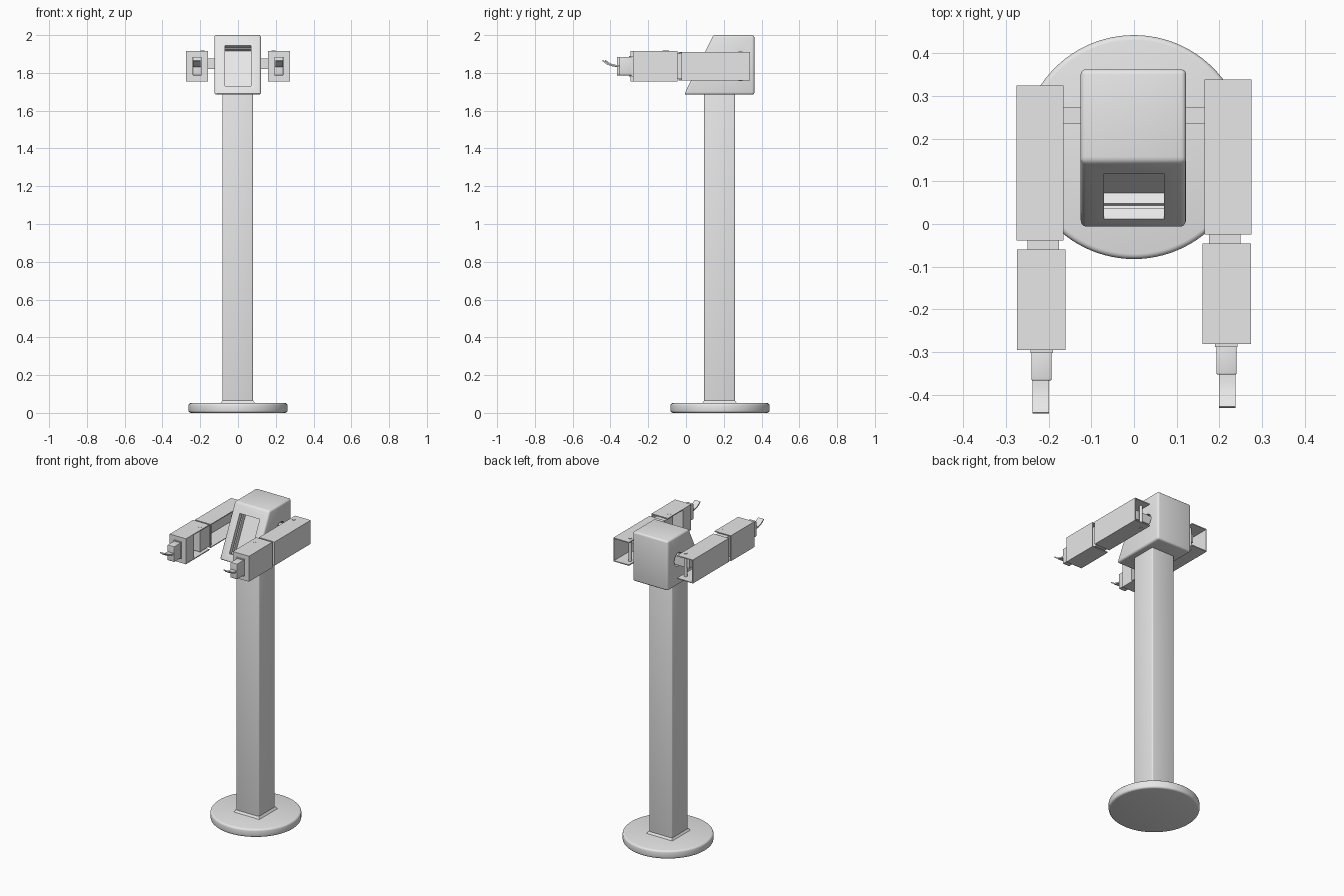
import bpy, bmesh, math
from mathutils import Matrix, Vector

cube = bpy.data.objects.get("Cube")
if cube:
    bpy.data.objects.remove(cube, do_unlink=True)

grey = bpy.data.materials.new("plain_grey")
grey.use_nodes = True
grey.diffuse_color = (0.8, 0.8, 0.8, 1)
grey.node_tree.nodes["Principled BSDF"].inputs["Base Color"].default_value = (0.8, 0.8, 0.8, 1)


def finish(name, bm):
    bmesh.ops.recalc_face_normals(bm, faces=bm.faces)
    mesh = bpy.data.meshes.new(name)
    bm.to_mesh(mesh)
    bm.free()
    mesh.materials.append(grey)
    obj = bpy.data.objects.new(name, mesh)
    bpy.context.collection.objects.link(obj)
    return obj


def activate(obj):
    bpy.ops.object.select_all(action='DESELECT')
    obj.select_set(True)
    bpy.context.view_layer.objects.active = obj


def apply(obj, kind, **settings):
    activate(obj)
    mod = obj.modifiers.new(kind.title(), kind)
    for key, value in settings.items():
        setattr(mod, key, value)
    bpy.ops.object.modifier_apply(modifier=mod.name)


def smooth(obj):
    activate(obj)
    bpy.ops.object.shade_smooth_by_angle(angle=math.radians(35))


def round_edges(obj, width, segments=3):
    apply(obj, 'BEVEL', width=width, segments=segments, limit_method='ANGLE')
    smooth(obj)


def cut(obj, cutter):
    cutter.hide_render = True
    apply(obj, 'BOOLEAN', operation='DIFFERENCE', object=cutter, solver='EXACT')
    bpy.data.objects.remove(cutter, do_unlink=True)


def box(name, xs, ys, zs, open_sides=(), bevel=0):
    """Box between limits; faces pointing along open_sides are left out."""
    lims = [sorted(v) for v in (xs, ys, zs)]
    size = [b - a for a, b in lims]
    mid = Vector([(a + b) / 2 for a, b in lims])
    bm = bmesh.new()
    bmesh.ops.create_cube(bm, size=1, matrix=Matrix.Translation(mid) @ Matrix.Diagonal((*size, 1)))
    bm.normal_update()
    gone = [f for f in bm.faces if any(f.normal.dot(Vector(d)) > 0.9 for d in open_sides)]
    bmesh.ops.delete(bm, geom=gone, context='FACES')
    obj = finish(name, bm)
    if open_sides:
        apply(obj, 'SOLIDIFY', thickness=0.007, offset=-1)
    if bevel:
        round_edges(obj, bevel)
    return obj


def prism(name, profile, x0, x1):
    """Side profile of (y, z) points, extruded across x."""
    bm = bmesh.new()
    face = bm.faces.new([bm.verts.new((x0, y, z)) for y, z in profile])
    moved = bmesh.ops.extrude_face_region(bm, geom=[face])["geom"]
    verts = [v for v in moved if isinstance(v, bmesh.types.BMVert)]
    bmesh.ops.translate(bm, verts=verts, vec=(x1 - x0, 0, 0))
    return finish(name, bm)


def cone(name, r1, r2, depth, matrix, segments=32):
    bm = bmesh.new()
    bmesh.ops.create_cone(bm, cap_ends=True, segments=segments, radius1=r1, radius2=r2,
                          depth=depth, matrix=matrix)
    return finish(name, bm)


# Stand
base = cone("round_base", 0.262, 0.262, 0.052, Matrix.Translation((0, 0.18, 0.026)), 96)
round_edges(base, 0.012)
box("post", (-0.083, 0.08), (0.096, 0.26), (0.04, 1.7), bevel=0.008)
cone("post_foot", 0.13, 0.115, 0.016,
     Matrix.Translation((-0.001, 0.178, 0.058)) @ Matrix.Rotation(math.pi / 4, 4, 'Z'), 4)

# Head with sloping front
head = prism("head", [(-0.01, 1.685), (0.362, 1.685), (0.362, 2.0), (0.145, 2.0)], -0.125, 0.122)
apply(head, 'BEVEL', width=0.012, segments=3, limit_method='ANGLE')

# Screen recess with a groove around its walls
tilt = Matrix.Translation((0, 0.065, 1.8375)) @ Matrix.Rotation(-0.457, 4, 'X')
for half_x, depth, half_z in ((0.07, (-0.03, 0.067), 0.12), (0.08, (0.028, 0.04), 0.13)):
    cutter = box("recess_cutter", (-half_x, half_x), depth, (-half_z, half_z))
    cutter.data.transform(tilt)
    cut(head, cutter)

# Shoulder sockets
for side in (-1, 1):
    cut(head, cone("socket_cutter", 0.042, 0.042, 0.06,
                   Matrix.Translation((side * 0.125, 0.255, 1.848)) @ Matrix.Rotation(math.pi / 2, 4, 'Y')))
smooth(head)

# Arms
for side, label, dy in ((1, "left", 0), (-1, "right", -0.014)):
    def xs(a, b):
        return side * a, side * b

    def ys(a, b):
        return a + dy, b + dy

    inner = (-side, 0, 0)
    box(label + "_shoulder_axle", xs(0.09, 0.215), (0.235, 0.273), (1.82, 1.877))
    box(label + "_upper_arm", xs(0.165, 0.275), ys(-0.025, 0.338), (1.76, 1.91),
        open_sides=(inner, (0, 1, 0)))
    box(label + "_elbow_tongue", xs(0.175, 0.249), ys(-0.12, 0.0), (1.768, 1.902))
    box(label + "_forearm", xs(0.16, 0.274), ys(-0.281, -0.046), (1.755, 1.917),
        open_sides=(inner, (0, 1, 0)))
    box(label + "_forearm_block", xs(0.161, 0.27), ys(-0.278, -0.2), (1.758, 1.914))

    # Hinge pins
    for joint, x, y in (("shoulder", 0.19, 0.289), ("elbow", 0.188, -0.1)):
        pin = cone(label + "_" + joint + "_pin", 0.01, 0.01, 0.156,
                   Matrix.Translation((side * x, y + dy, 1.835)), 24)
        if joint == "elbow":
            pin.data.transform(Matrix.Translation((0, 0, 0.005)))
        smooth(pin)

    # Wrist and curved finger plate
    box(label + "_wrist_collar", xs(0.19, 0.242), ys(-0.288, -0.275), (1.782, 1.89))
    box(label + "_wrist", xs(0.193, 0.24), ys(-0.352, -0.28), (1.787, 1.885), bevel=0.003)
    finger = prism(label + "_finger",
                   [(y + dy, z) for y, z in ((-0.34, 1.842), (-0.37, 1.842), (-0.4, 1.85), (-0.427, 1.869),
                                             (-0.43, 1.863), (-0.403, 1.843), (-0.37, 1.833), (-0.34, 1.83))],
                   side * 0.199, side * 0.238)
    smooth(finger)
